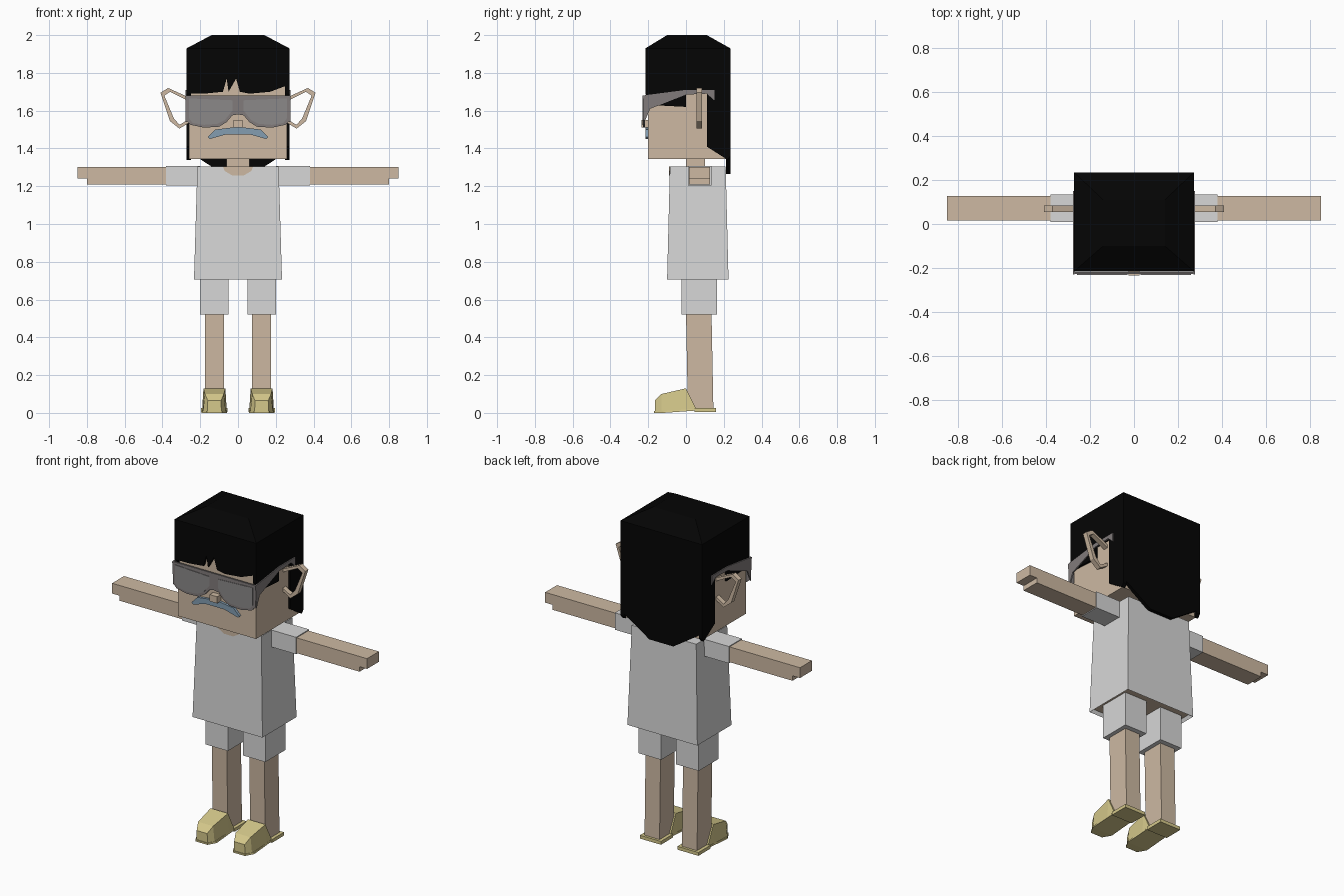
import bpy
import bmesh
from mathutils import Vector

default_cube = bpy.data.objects.get("Cube")
if default_cube:
    bpy.data.objects.remove(default_cube, do_unlink=True)


def make_material(name, red, green, blue):
    """Create one flat colour from display values between 0 and 1."""
    linear = [channel ** 2.2 for channel in (red, green, blue)] + [1]
    material = bpy.data.materials.new(name)
    material.use_nodes = True
    material.diffuse_color = linear
    shader = material.node_tree.nodes["Principled BSDF"]
    shader.inputs["Base Color"].default_value = linear
    shader.inputs["Roughness"].default_value = 0.9
    return material


skin = make_material("skin", .80, .72, .63)
cloth = make_material("white cloth", .84, .84, .84)
black = make_material("black hair", .05, .05, .05)
yellow = make_material("yellow shoe", .83, .78, .54)
blue = make_material("blue grey moustache", .51, .61, .69)
frame_grey = make_material("frame grey", .50, .48, .48)
lens_grey = make_material("lens grey", .54, .53, .53)


def finish(name, mesh_builder, material, mirrored=False):
    """Turn a bmesh into a flat shaded object, optionally mirrored in x."""
    if mirrored:
        geometry = mesh_builder.verts[:] + mesh_builder.edges[:] + mesh_builder.faces[:]
        copy = bmesh.ops.duplicate(mesh_builder, geom=geometry)["geom"]
        for element in copy:
            if isinstance(element, bmesh.types.BMVert):
                element.co.x *= -1
    bmesh.ops.recalc_face_normals(mesh_builder, faces=mesh_builder.faces[:])
    mesh = bpy.data.meshes.new(name)
    mesh_builder.to_mesh(mesh)
    mesh_builder.free()
    mesh.materials.append(material)
    part = bpy.data.objects.new(name, mesh)
    bpy.context.collection.objects.link(part)
    return part


def prism(name, outline, axis, start, end, material, mirrored=False):
    """Extrude an outline along x (outline in y, z) or y (outline in x, z)."""
    builder = bmesh.new()

    def place(point, depth):
        a, b = point
        return (depth, a, b) if axis == "x" else (a, depth, b)

    face = builder.faces.new([builder.verts.new(place(p, start)) for p in outline])
    extruded = bmesh.ops.extrude_face_region(builder, geom=[face], use_keep_orig=True)
    shift = Vector(place((0, 0), end - start))
    moved = [v for v in extruded["geom"] if isinstance(v, bmesh.types.BMVert)]
    bmesh.ops.translate(builder, vec=shift, verts=moved)
    return finish(name, builder, material, mirrored)


def loft(name, rings, material, mirrored=False):
    """Join four-cornered rings and cap both ends."""
    builder = bmesh.new()
    loops = [[builder.verts.new(point) for point in ring] for ring in rings]
    for low, high in zip(loops, loops[1:]):
        for i in range(4):
            j = (i + 1) % 4
            builder.faces.new((low[i], low[j], high[j], high[i]))
    builder.faces.new(loops[0])
    builder.faces.new(loops[-1])
    return finish(name, builder, material, mirrored)


def level(z, left, right, front, back):
    """Horizontal rectangle used as a loft ring."""
    return [(left, front, z), (right, front, z), (right, back, z), (left, back, z)]


def box(name, x, y, z, material, mirrored=False):
    return loft(name, [level(height, *x, *y) for height in z], material, mirrored)


def both_halves(half):
    """Complete a symmetric outline from its +x half."""
    return half + [(-x, z) for x, z in reversed(half) if x > 0]


# Head, neck and nose
box("head", (-.26, .26), (-.2, .215), (1.345, 1.8), skin)
box("neck", (-.06, .06), (0, .1), (1.29, 1.36), skin)
box("nose", (-.025, .025), (-.235, -.19), (1.51, 1.55), skin)

# Hair: crown, jagged fringe, sideburns and long back
hair_width, hair_front, hair_back = .272, -.215, .235
hair_edges = (-hair_width, hair_width, hair_front, hair_back)
loft("hair_crown", [level(1.78, *hair_edges), level(1.93, *hair_edges),
                    level(2, -.14, .14, -.1, .11)], black)
fringe = [(-hair_width, 1.79), (-hair_width, 1.69), (-.18, 1.69), (-.08, 1.7),
          (-.06, 1.77), (-.05, 1.7), (-.01, 1.77), (.01, 1.7), (.06, 1.69),
          (.17, 1.7), (.25, 1.73), (hair_width, 1.72), (hair_width, 1.79)]
prism("hair_fringe", fringe, "y", hair_front, -.195, black)
side = [(hair_front, 1.79), (hair_front, 1.69), (-.19, 1.63), (0, 1.62), (0, 1.69),
        (.11, 1.69), (.11, 1.41), (.22, 1.34), (hair_back, 1.36), (hair_back, 1.79)]
prism("hair_sides", side, "x", .25, hair_width, black, True)
prism("hair_back", both_halves([(hair_width, 1.79), (hair_width, 1.39), (.08, 1.265)]),
      "y", .213, hair_back, black)

# Angular hoop ears
ear_outer = [(.26, 1.67), (.37, 1.72), (.41, 1.695), (.36, 1.545), (.31, 1.505), (.26, 1.535)]
ear_inner = [(.26, 1.65), (.36, 1.7), (.39, 1.68), (.34, 1.56), (.31, 1.525), (.26, 1.555)]
prism("ears", ear_outer + ear_inner[::-1], "y", .055, .085, skin, True)

# Glasses: rounded frame, two lens plates and deep temples
frame = [(.275, 1.68), (.275, 1.55), (.25, 1.525), (.18, 1.51), (.1, 1.515),
         (.06, 1.54), (.03, 1.575), (0, 1.58)]
prism("glasses_frame", both_halves(frame), "y", -.228, -.218, frame_grey)
lens = [(.26, 1.665), (.26, 1.56), (.24, 1.535), (.18, 1.525), (.11, 1.53),
        (.07, 1.55), (.03, 1.6), (.03, 1.655)]
prism("glasses_lenses", lens, "y", -.231, -.226, lens_grey, True)
temple = [(-.23, 1.68), (0, 1.71), (.15, 1.71), (.15, 1.655), (.11, 1.69),
          (0, 1.685), (-.19, 1.61), (-.22, 1.54)]
prism("glasses_temples", temple, "x", .27, .278, frame_grey, True)

# Drooping moustache
moustache = [(0, 1.515), (.12, 1.5), (.16, 1.46), (.15, 1.45), (.06, 1.475), (0, 1.475)]
prism("moustache", both_halves(moustache), "y", -.215, -.195, blue)

# Shirt with a recessed underside and a round neckline
shirt = loft("shirt", [level(.705, -.233, .233, -.1, .225),
                       level(1.305, -.215, .215, -.085, .21)], cloth)
shirt.data.materials.append(skin)
builder = bmesh.new()
builder.from_mesh(shirt.data)
underside = min(builder.faces, key=lambda f: f.calc_center_median().z)
bmesh.ops.inset_individual(builder, faces=[underside], thickness=.015)
underside.material_index = 1
bmesh.ops.translate(builder, vec=(0, 0, .02), verts=underside.verts[:])
builder.to_mesh(shirt.data)
builder.free()
neckline = both_halves([(.08, 1.304), (.07, 1.28), (.03, 1.257)])
prism("neckline", neckline, "y", -.09, -.082, skin)

# Sleeves and arms with a stepped hand
box("sleeves", (.2, .38), (.01, .135), (1.205, 1.307), cloth, True)
arm = [(.37, 1.21), (.8, 1.21), (.8, 1.24), (.85, 1.24), (.85, 1.302), (.37, 1.302)]
prism("arms", arm, "y", .015, .128, skin, True)

# Shorts and legs
box("shorts", (.05, .2), (-.025, .165), (.52, .75), cloth, True)
loft("legs", [level(.02, .075, .175, .01, .145),
              level(.53, .075, .175, 0, .135)], skin, True)

# Shoes: sections along the foot, then a flat heel
leg_centre = .125


def shoe_section(y, bottom, top, low_half, high_half):
    return [(leg_centre - low_half, y, bottom), (leg_centre + low_half, y, bottom),
            (leg_centre + high_half, y, top), (leg_centre - high_half, y, top)]


loft("shoes", [shoe_section(-.165, .01, .065, .037, .035),
               shoe_section(-.13, .005, .1, .06, .05),
               shoe_section(0, .015, .13, .065, .058),
               shoe_section(.05, .02, .03, .065, .06)], yellow, True)
loft("shoe_soles", [shoe_section(-.17, 0, .01, .04, .04),
                    shoe_section(-.12, 0, .01, .068, .066),
                    shoe_section(.05, .012, .022, .066, .064)], yellow, True)
box("shoe_heels", (.055, .195), (.045, .16), (.005, .025), yellow, True)
